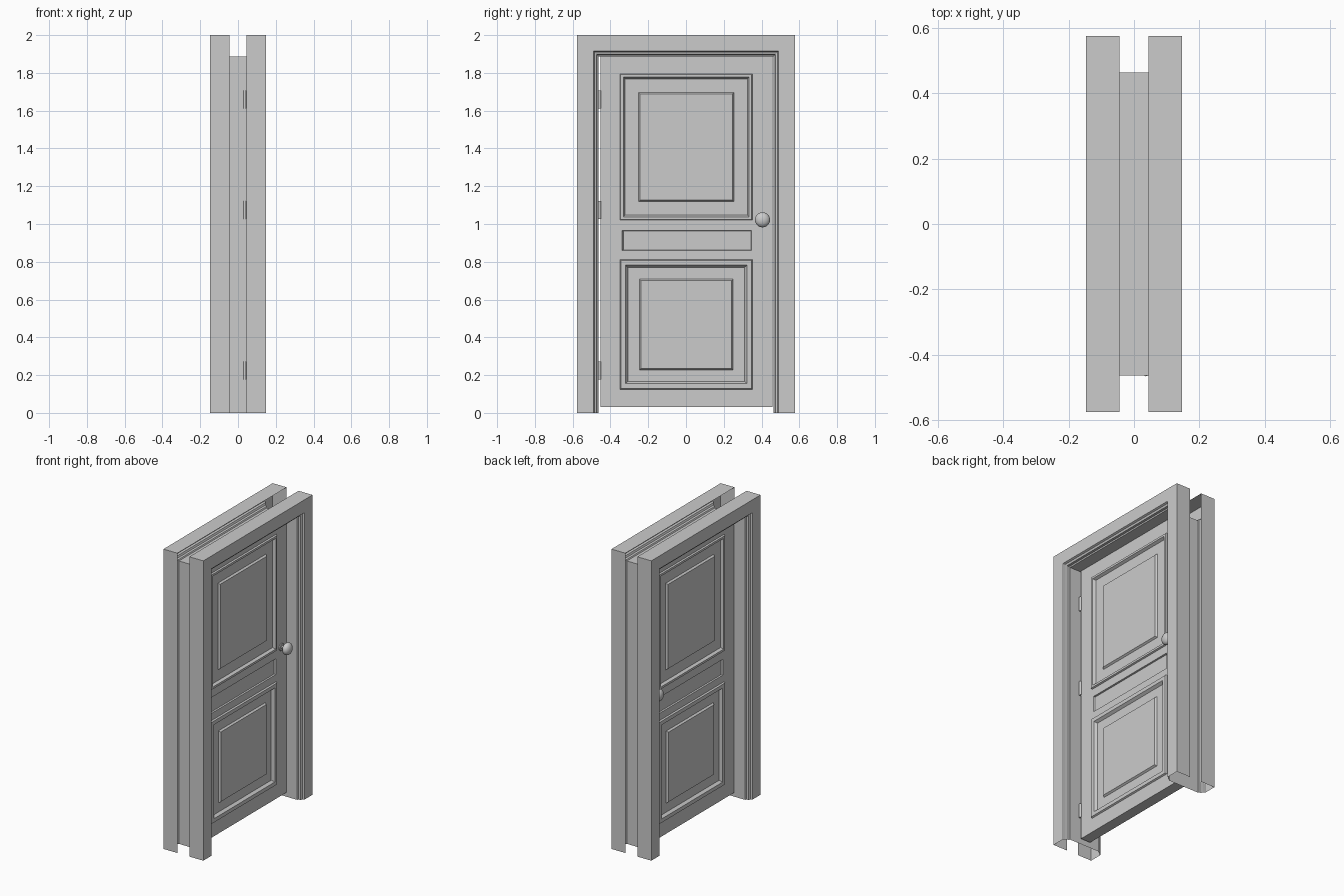
import bpy, bmesh, math
from mathutils import Matrix

if "Cube" in bpy.data.objects:
    bpy.data.objects.remove(bpy.data.objects["Cube"])


def finish(name, bm, mirror=False, smooth=False):
    bmesh.ops.recalc_face_normals(bm, faces=bm.faces)
    me = bpy.data.meshes.new(name)
    bm.to_mesh(me)
    bm.free()
    ob = bpy.data.objects.new(name, me)
    bpy.context.collection.objects.link(ob)
    if mirror:
        mod = ob.modifiers.new("mirror", 'MIRROR')
        mod.use_axis = (True, False, False)
    if smooth:
        bpy.ops.object.select_all(action='DESELECT')
        ob.select_set(True)
        bpy.context.view_layer.objects.active = ob
        bpy.ops.object.shade_smooth_by_angle(angle=math.radians(40))
    return ob


# Door frame: hollow profile (x, offset from opening) swept over an inverted U
JY, JZ = 0.463, 1.888
profile = [(0, 0), (0.112, 0), (0.116, 0.008), (0.130, 0.010), (0.135, 0.022),
           (0.147, 0.027), (0.147, 0.113), (0.044, 0.113)]
bm = bmesh.new()
rows = []
for x, d in profile:
    y, z = JY + d, JZ + d
    rows.append([bm.verts.new(p) for p in
                 ((x, -y, 0), (x, -y, z), (x, y, z), (x, y, 0))])
for a, b in zip(rows, rows[1:]):
    for i in range(3):
        bm.faces.new((a[i], a[i + 1], b[i + 1], b[i]))
# face the sheet outward, away from the wall
finish("door_frame", bm, mirror=True)

# Door leaf: face grid with three cells stepped into panels, mirrored in thickness
H = 0.036
ys = [-0.453, -0.35, 0.352, 0.459]
zs = [0.03, 0.125, 0.812, 0.855, 0.97, 1.02, 1.795, 1.886]
mould_upper = [(0.004, 0.010), (0.018, 0.010), (0.027, -0.008),
               (0.098, -0.008), (0.106, 0.004)]
mould_lower = [(0.005, 0.010), (0.030, 0.010), (0.042, -0.008),
               (0.103, -0.008), (0.111, 0.004)]
mould_middle = [(0.012, 0.0), (0.018, -0.010)]
panels = {1: mould_lower, 3: mould_middle, 5: mould_upper}

bm = bmesh.new()
grid = [[bm.verts.new((H, y, z)) for z in zs] for y in ys]
for i in range(len(ys) - 1):
    for j in range(len(zs) - 1):
        ring = [grid[i][j], grid[i + 1][j], grid[i + 1][j + 1], grid[i][j + 1]]
        if i == 1 and j in panels:
            y0, y1, z0, z1 = ys[1], ys[2], zs[j], zs[j + 1]
            for d, h in panels[j]:
                e = d * 0.4 if j == 3 else d
                new = [bm.verts.new((H + h, y, z)) for y, z in
                       ((y0 + d, z0 + e), (y1 - e, z0 + e),
                        (y1 - e, z1 - e), (y0 + d, z1 - e))]
                for k in range(4):
                    m = (k + 1) % 4
                    bm.faces.new((ring[k], ring[m], new[m], new[k]))
                ring = new
        bm.faces.new(ring)
# leaf edges back to the middle plane
rim = [e for e in bm.edges if e.is_boundary]
ext = bmesh.ops.extrude_edge_only(bm, edges=rim)
for v in ext["geom"]:
    if isinstance(v, bmesh.types.BMVert):
        v.co.x = 0
finish("door_leaf", bm, mirror=True)

# Knobs: turned profile (x, radius) on both sides of the leaf
turned = [(H, 0.024), (H + 0.006, 0.022), (H + 0.008, 0.012), (H + 0.022, 0.012)]
cx, rx, rr = 0.082, 0.027, 0.04
for k in range(9):
    t = math.radians(155 - k * 155 / 9)
    turned.append((cx + rx * math.cos(t), rr * math.sin(t)))
N = 24
bm = bmesh.new()
rings = [[bm.verts.new((x, 0.405 + r * math.cos(2 * math.pi * s / N),
                        1.022 + r * math.sin(2 * math.pi * s / N)))
          for s in range(N)] for x, r in turned]
for a, b in zip(rings, rings[1:]):
    for s in range(N):
        t = (s + 1) % N
        bm.faces.new((a[s], a[t], b[t], b[s]))
tip = bm.verts.new((cx + rx, 0.405, 1.022))
for s in range(N):
    bm.faces.new((rings[-1][s], rings[-1][(s + 1) % N], tip))
finish("door_knobs", bm, mirror=True, smooth=True)

# Hinges: barrel with a thin leaf in the gap
for n, z in enumerate((0.225, 1.075, 1.66)):
    bm = bmesh.new()
    bmesh.ops.create_cone(bm, cap_ends=True, segments=12, radius1=0.008, radius2=0.008,
                          depth=0.095, matrix=Matrix.Translation((0.036, -0.458, z)))
    bmesh.ops.create_cube(bm, size=1, matrix=Matrix.Translation((0.012, -0.458, z))
                          @ Matrix.Diagonal((0.045, 0.008, 0.09, 1)))
    finish(f"hinge_{n + 1}", bm, smooth=True)
